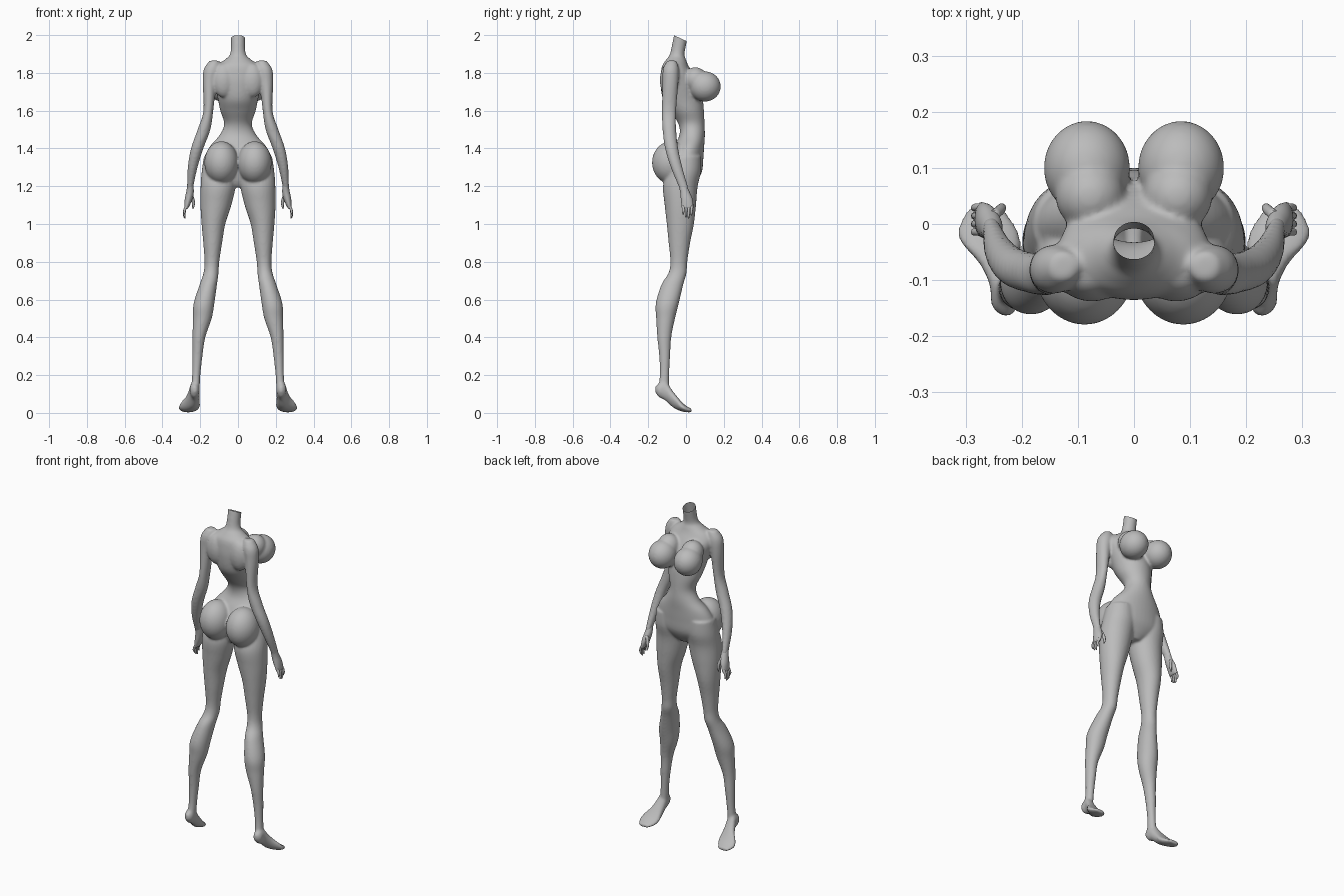
import bpy, bmesh, math
from mathutils import Vector, Matrix

skin = bpy.data.materials.new("plain_grey")
skin.diffuse_color = (0.5, 0.5, 0.5, 1)


def spline(rows, steps):
    """Catmull-Rom interpolation through rows of numbers."""
    out = []
    for i in range(len(rows) - 1):
        a, b, c, d = (Vector(rows[min(max(i + k, 0), len(rows) - 1)]) for k in (-1, 0, 1, 2))
        for k in range(steps):
            t = k / steps
            out.append(0.5 * (2 * b + (c - a) * t + (2 * a - 5 * b + 4 * c - d) * t * t
                              + (3 * b - a - 3 * c + d) * t ** 3))
    return out + [Vector(rows[-1])]


def loft(bm, rows, along="z", sides=28, steps=5, mirror=1):
    """Closed tube: rows are (x, y, z, radius 1, radius 2), rings lie across 'along'."""
    rings = []
    for x, y, z, r1, r2 in spline(rows, steps):
        ring = []
        for k in range(sides):
            a = 2 * math.pi * k / sides
            u, v = r1 * math.cos(a), r2 * math.sin(a)
            p = (x + u, y + v, z) if along == "z" else (x + u, y, z + v)
            ring.append(bm.verts.new((p[0] * mirror, p[1], p[2])))
        rings.append(ring)
    faces = [bm.faces.new(rings[0]), bm.faces.new(rings[-1][::-1])]
    for r, q in zip(rings, rings[1:]):
        for k in range(sides):
            n = (k + 1) % sides
            faces.append(bm.faces.new((r[k], q[k], q[n], r[n])))
    bmesh.ops.recalc_face_normals(bm, faces=faces)


def ball(bm, centre, radii):
    m = Matrix.Translation(centre) @ Matrix.Diagonal((*radii, 1))
    bmesh.ops.create_uvsphere(bm, u_segments=32, v_segments=20, radius=1, matrix=m)


def finish(bm, name):
    me = bpy.data.meshes.new(name)
    bm.to_mesh(me)
    bm.free()
    me.materials.append(skin)
    ob = bpy.data.objects.new(name, me)
    bpy.context.collection.objects.link(ob)
    for p in me.polygons:
        p.use_smooth = True
    return ob


# torso: z, half width, front y, back y
torso = [(2.06, .042, .018, -.05), (1.97, .037, .005, -.07), (1.90, .042, -.008, -.085),
         (1.87, .07, 0, -.105), (1.84, .115, .012, -.125), (1.80, .135, .035, -.133),
         (1.74, .125, .065, -.135), (1.66, .106, .088, -.122), (1.60, .094, .095, -.085),
         (1.53, .073, .098, -.04), (1.47, .098, .10, -.035), (1.41, .15, .096, -.065),
         (1.35, .178, .092, -.09), (1.28, .185, .085, -.09), (1.23, .12, .06, -.08),
         (1.195, .04, .03, -.06)]
# limbs: x, y, z, radius x, radius y
leg = [(.10, 0, 1.36, .08, .08), (.10, -.01, 1.28, .092, .09), (.105, -.03, 1.2, .093, .092),
       (.117, -.03, 1.1, .082, .083), (.13, -.03, 1.0, .063, .072), (.134, -.035, .9, .05, .057),
       (.138, -.038, .8, .039, .045), (.143, -.045, .74, .04, .048), (.157, -.072, .68, .046, .058),
       (.18, -.099, .58, .055, .061), (.189, -.108, .5, .05, .05), (.207, -.115, .4, .034, .037),
       (.215, -.113, .3, .027, .029), (.221, -.114, .2, .022, .025), (.226, -.12, .12, .023, .03)]
foot = [(.228, -.163, .125, .01, .015), (.23, -.145, .12, .024, .035), (.23, -.11, .117, .027, .052),
        (.24, -.07, .073, .036, .043), (.256, -.03, .038, .055, .028),
        (.262, 0, .021, .05, .017), (.265, .03, .012, .03, .01)]
arm = [(.125, -.075, 1.865, .025, .025), (.138, -.08, 1.82, .043, .042), (.15, -.082, 1.75, .037, .042),
       (.157, -.09, 1.6, .026, .038), (.18, -.088, 1.5, .034, .036), (.216, -.076, 1.4, .033, .035),
       (.24, -.05, 1.3, .026, .031), (.253, -.015, 1.2, .017, .025), (.255, -.01, 1.18, .017, .024)]
palm = [(.252, -.02, 1.21, .015, .02), (.254, -.006, 1.17, .02, .025),
        (.262, .004, 1.13, .02, .031), (.272, .008, 1.09, .012, .031), (.274, .008, 1.08, .006, .028)]

bm = bmesh.new()
loft(bm, [(0, (f + b) / 2, z, w, (f - b) / 2) for z, w, f, b in torso], sides=40)
for s in (1, -1):
    loft(bm, leg, mirror=s)
    loft(bm, foot, along="y", mirror=s)
    loft(bm, arm, mirror=s)
    ball(bm, (s * .084, .1, 1.728), (.077, .084, .08))      # bust
    ball(bm, (s * .078, .05, 1.765), (.062, .062, .065))    # upper chest slope
    ball(bm, (s * .088, -.078, 1.325), (.09, .102, .113))   # seat
    ball(bm, (s * .075, -.095, 1.76), (.06, .043, .09))     # shoulder blade
body = finish(bm, "body")

# fuse the parts into one smooth skin
rm = body.modifiers.new("fuse", "REMESH")
rm.mode, rm.voxel_size = "VOXEL", .0065
sm = body.modifiers.new("soften", "SMOOTH")
sm.factor, sm.iterations = .5, 8
dg = bpy.context.evaluated_depsgraph_get()
fused = bpy.data.meshes.new_from_object(body.evaluated_get(dg))
body.modifiers.clear()
body.data = fused

# open, slanted neck
bm = bmesh.new()
bm.from_mesh(fused)
bmesh.ops.bisect_plane(bm, geom=bm.verts[:] + bm.edges[:] + bm.faces[:],
                       plane_co=(0, -.065, 2.0), plane_no=(0, .42, .9), clear_outer=True)
bm.to_mesh(fused)
bm.free()
fused.materials.clear()
fused.materials.append(skin)
for p in fused.polygons:
    p.use_smooth = True
    p.material_index = 0

# hands with fingers and thumb
for s, side in ((1, "right"), (-1, "left")):
    bm = bmesh.new()
    loft(bm, palm, mirror=s, sides=20)
    for i, tip in enumerate((1.05, 1.035, 1.03, 1.045)):
        y = -.014 + i * .0145
        loft(bm, [(.271, y, 1.10, .008, .0075), (.282, y, 1.075, .0075, .007),
                  (.284, y - .001, tip + .012, .006, .006), (.28, y - .001, tip, .003, .003)],
             mirror=s, sides=10, steps=3)
    loft(bm, [(.25, .015, 1.16, .009, .01), (.238, .026, 1.125, .009, .009),
              (.236, .03, 1.1, .007, .007), (.239, .031, 1.08, .003, .003)],
         mirror=s, sides=10, steps=3)
    finish(bm, "hand_" + side)
